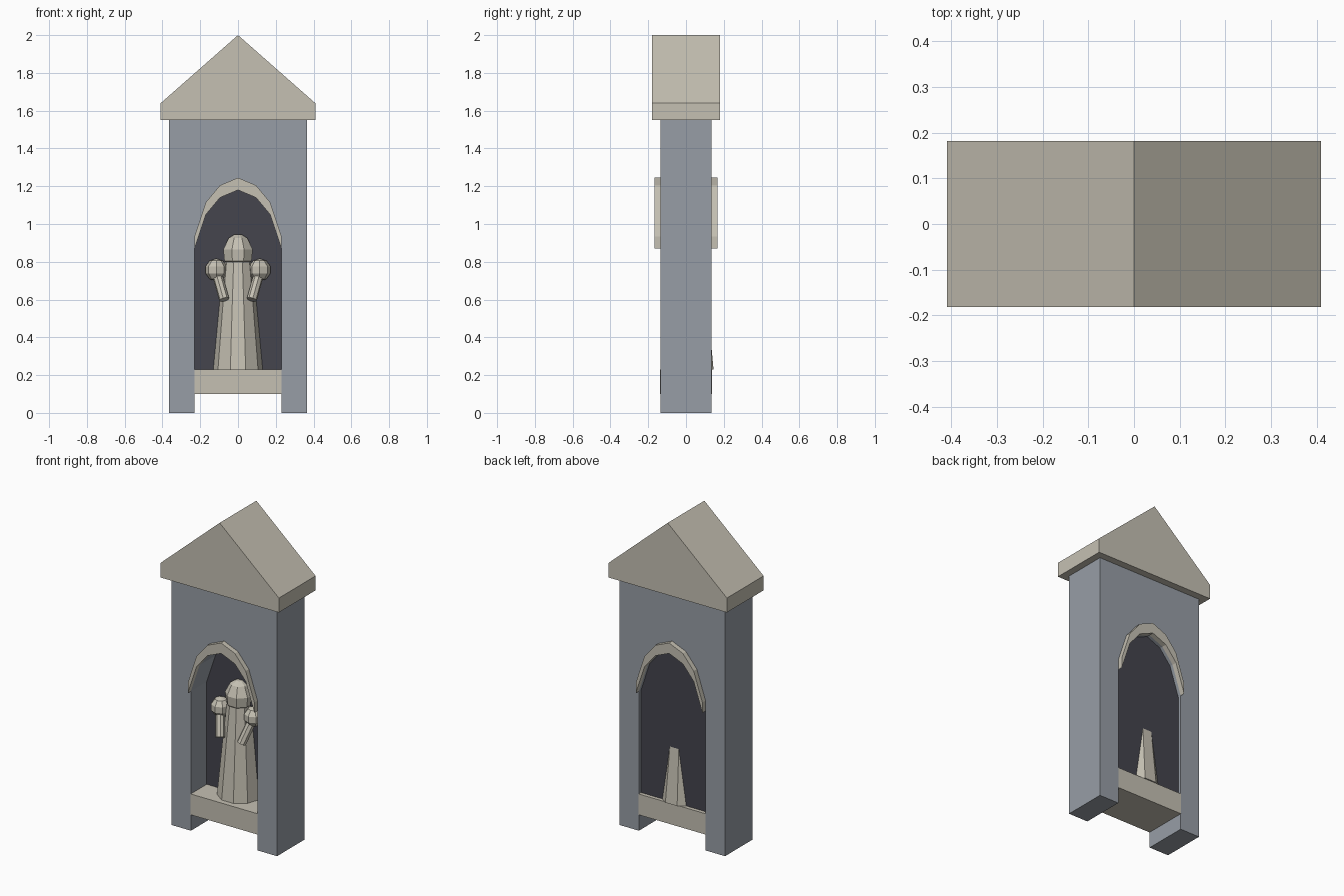
import bpy, bmesh, math
from mathutils import Vector

cube = bpy.data.objects.get("Cube")
if cube:
    bpy.data.objects.remove(cube, do_unlink=True)


def material(name, rgb):
    m = bpy.data.materials.new(name)
    m.use_nodes = True
    m.diffuse_color = (*rgb, 1)
    m.node_tree.nodes["Principled BSDF"].inputs["Base Color"].default_value = (*rgb, 1)
    return m


STONE = material("pale stone", (0.56, 0.53, 0.45))
WALL = material("blue grey wall", (0.31, 0.34, 0.38))
DARK = material("dark recess", (0.058, 0.058, 0.074))


def finish(name, bm, mat):
    bmesh.ops.recalc_face_normals(bm, faces=bm.faces)
    mesh = bpy.data.meshes.new(name)
    bm.to_mesh(mesh)
    bm.free()
    mesh.materials.append(mat)
    obj = bpy.data.objects.new(name, mesh)
    bpy.context.collection.objects.link(obj)
    return obj


def prism(name, outline, y0, y1, mat):
    """Extrude an (x, z) outline along y."""
    bm = bmesh.new()
    face = bm.faces.new([bm.verts.new((x, y0, z)) for x, z in outline])
    ext = bmesh.ops.extrude_face_region(bm, geom=[face])
    verts = [v for v in ext["geom"] if isinstance(v, bmesh.types.BMVert)]
    bmesh.ops.translate(bm, verts=verts, vec=(0, y1 - y0, 0))
    return finish(name, bm, mat)


def lathe(name, profile, sides, centre, mat):
    """Stack of capped rings, one flat side facing the front."""
    bm = bmesh.new()
    rings = []
    for r, z in profile:
        angles = [math.tau * (i + 0.5) / sides - math.pi / 2 for i in range(sides)]
        rings.append([bm.verts.new((centre[0] + r * math.cos(a),
                                    centre[1] + r * math.sin(a), z)) for a in angles])
    for low, high in zip(rings, rings[1:]):
        for i in range(sides):
            j = (i + 1) % sides
            bm.faces.new((low[i], low[j], high[j], high[i]))
    bm.faces.new(rings[0])
    bm.faces.new(rings[-1])
    return finish(name, bm, mat)


# Pointed arch from right spring to left spring
half = [(0.23, 0.87), (0.17, 1.05), (0.095, 1.14)]
arch = half + [(0, 1.18)] + [(-x, z) for x, z in reversed(half)]

# Wall with open archway
W, D = 0.365, 0.136
prism("niche_wall", [(-W, 0), (-W, 1.55), (W, 1.55), (W, 0), (0.23, 0)]
      + arch + [(-0.23, 0)], -D, D, WALL)

# Dark filling of the archway
prism("recess_panel", [(-0.23, 0.2), (0.23, 0.2)] + arch, 0.02, 0.115, DARK)

# Sill under the statue
prism("sill", [(-0.23, 0.1), (0.23, 0.1), (0.23, 0.23), (-0.23, 0.23)],
      -D - 0.002, D + 0.002, STONE)

# Hood mouldings on both faces
hood = arch + [(x, z + 0.065) for x, z in reversed(arch)]
prism("front_arch_hood", hood, -0.167, -D, STONE)
prism("back_arch_hood", hood, D, 0.167, STONE)

# Gabled roof
prism("gabled_roof", [(-0.409, 1.55), (0.409, 1.55), (0.409, 1.64), (0, 2),
                      (-0.409, 1.64)], -0.181, 0.181, STONE)

# Statue robe and head
lathe("statue_robe", [(0.131, 0.23), (0.101, 0.55), (0.075, 0.8)], 10, (0, 0.021), STONE)
lathe("statue_head", [(0.055, 0.785), (0.078, 0.805), (0.084, 0.865), (0.054, 0.925),
                      (0.02, 0.945)], 8, (0, 0.015), STONE)

# Shoulders and forearms
for side, s in (("left", 1), ("right", -1)):
    bm = bmesh.new()
    bmesh.ops.create_uvsphere(bm, u_segments=8, v_segments=5, radius=0.06)
    bmesh.ops.translate(bm, verts=bm.verts, vec=(s * 0.115, -0.005, 0.757))
    finish(side + "_shoulder", bm, STONE)

    start, end = Vector((s * 0.115, -0.01, 0.75)), Vector((s * 0.073, -0.07, 0.6))
    axis = end - start
    bm = bmesh.new()
    bmesh.ops.create_cone(bm, cap_ends=True, segments=8, radius1=0.027,
                          radius2=0.027, depth=axis.length)
    bm.transform(axis.to_track_quat('Z', 'Y').to_matrix().to_4x4())
    bmesh.ops.translate(bm, verts=bm.verts, vec=(start + end) / 2)
    finish(side + "_forearm", bm, STONE)
